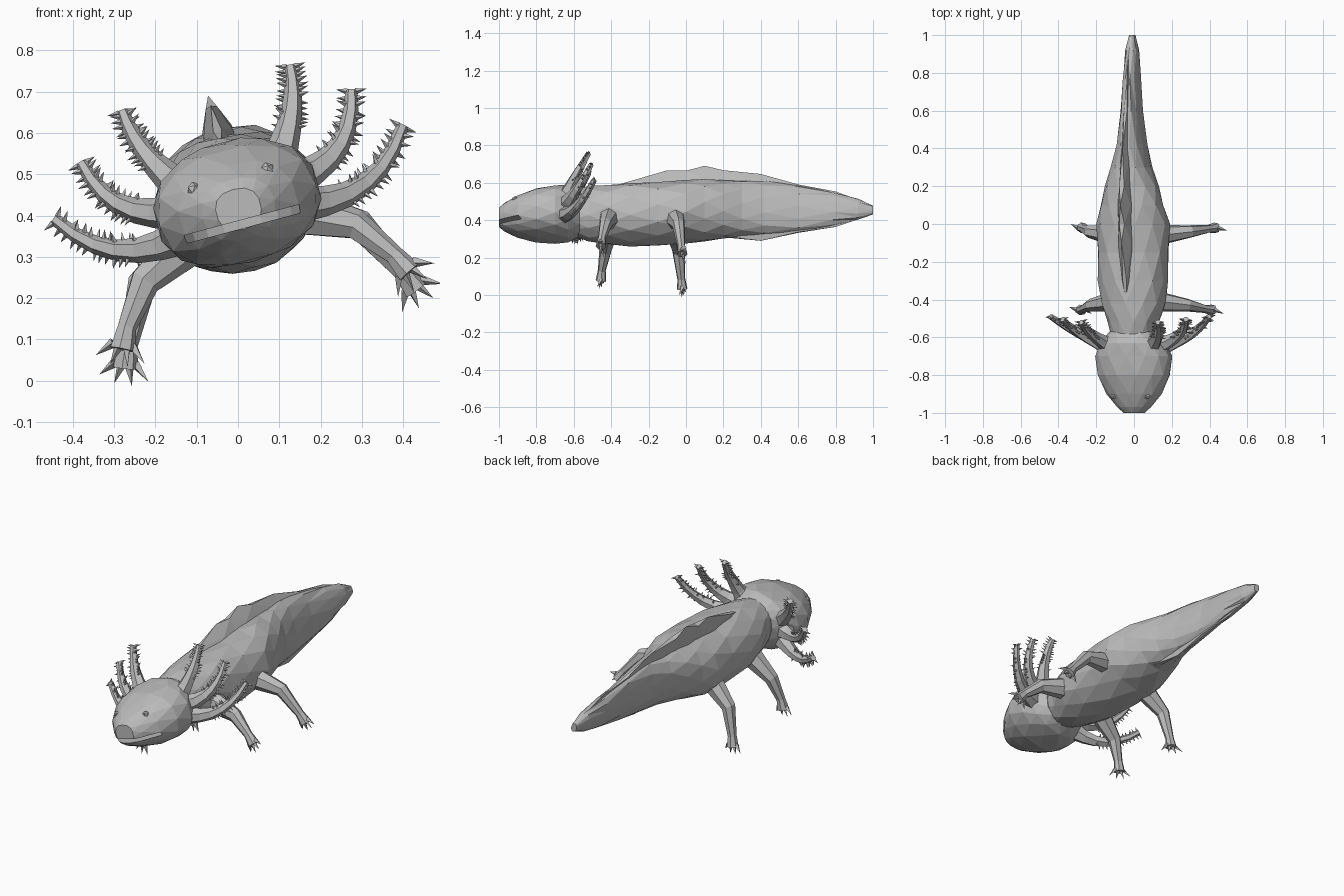
import bpy, bmesh, math, random
from mathutils import Vector, Matrix

random.seed(4)
if "Cube" in bpy.data.objects:
    bpy.data.objects.remove(bpy.data.objects["Cube"])

# The whole animal banks to its right
POSE = Matrix.Translation((0, 0, 0.42)) @ Matrix.Rotation(math.radians(-15), 4, 'Y')

skin = bpy.data.materials.new("soft_grey")
skin.use_nodes = True
GREY = (0.5, 0.5, 0.5, 1)
skin.diffuse_color = GREY
skin.node_tree.nodes["Principled BSDF"].inputs["Base Color"].default_value = GREY


def finish(name, bm):
    """Turn a bmesh into a flat-shaded, posed object."""
    bmesh.ops.recalc_face_normals(bm, faces=bm.faces)
    bm.transform(POSE)
    mesh = bpy.data.meshes.new(name)
    bm.to_mesh(mesh)
    bm.free()
    mesh.materials.append(skin)
    obj = bpy.data.objects.new(name, mesh)
    bpy.context.collection.objects.link(obj)
    return obj


def bridge(bm, rings):
    """Join rings of points with quads and cap both ends."""
    rows = [[bm.verts.new(p) for p in ring] for ring in rings]
    n = len(rows[0])
    for a, b in zip(rows, rows[1:]):
        for i in range(n):
            j = (i + 1) % n
            bm.faces.new((a[i], a[j], b[j], b[i]))
    bm.faces.new(rows[0])
    bm.faces.new(rows[-1])


def loft(name, sections, sides, power=1.0, jitter=0.0):
    """Skin cross-sections (y, half width, centre height, half height)."""
    rings = []
    for k, (y, w, zc, h) in enumerate(sections):
        ring = []
        for i in range(sides):
            a = 2 * math.pi * (i + 0.5 * (k % 2)) / sides + math.pi / 2
            c, s = math.cos(a), math.sin(a)
            r = 1 + random.uniform(-jitter, jitter)
            ring.append((math.copysign(abs(c) ** power, c) * w * r, y,
                         zc + math.copysign(abs(s) ** power, s) * h * r))
        rings.append(ring)
    bm = bmesh.new()
    bridge(bm, rings)
    bmesh.ops.recalc_face_normals(bm, faces=bm.faces)
    bmesh.ops.triangulate(bm, faces=[f for f in bm.faces if len(f.verts) == 4])
    return finish(name, bm)


def frame(t):
    """Two axes across direction t: one in the front plane, one along the body."""
    a = t.cross(Vector((0, 1, 0))).normalized()
    return a, t.cross(a).normalized()


def tube(bm, pts, radii, sides, flat=1.0):
    rings = []
    for i, p in enumerate(pts):
        t = (pts[min(i + 1, len(pts) - 1)] - pts[max(i - 1, 0)]).normalized()
        a, b = frame(t)
        rings.append([p + radii[i] * (a * math.cos(q) + b * flat * math.sin(q))
                      for q in (2 * math.pi * k / sides for k in range(sides))])
    bridge(bm, rings)


def spike(bm, base, axis, length, radius):
    rot = axis.to_track_quat('Z', 'Y').to_matrix().to_4x4()
    bmesh.ops.create_cone(bm, cap_ends=True, segments=4, radius1=radius, radius2=0,
                          depth=length,
                          matrix=Matrix.Translation(base + axis * length / 2) @ rot)


def mirrored(points, side):
    return [Vector((x * side, y, z)) for x, y, z in points]


# Trunk and tapering tail
loft("body", [
    (-0.62, 0.11, 0.02, 0.12), (-0.52, 0.135, 0.015, 0.145), (-0.42, 0.17, 0.01, 0.16),
    (-0.3, 0.185, 0.01, 0.168), (-0.15, 0.192, 0.015, 0.17), (0, 0.195, 0.025, 0.168),
    (0.1, 0.17, 0.035, 0.165), (0.2, 0.14, 0.04, 0.158), (0.3, 0.105, 0.045, 0.155),
    (0.42, 0.075, 0.045, 0.15), (0.6, 0.05, 0.045, 0.13), (0.78, 0.042, 0.04, 0.092),
    (0.92, 0.034, 0.04, 0.058), (1.0, 0.016, 0.035, 0.024)], 12, 0.9, 0.025)

# Thin fin running along the back and under the tail
loft("tail_fin", [
    (-0.42, 0.02, 0.08, 0.08), (-0.3, 0.045, 0.09, 0.115), (-0.1, 0.06, 0.09, 0.165),
    (0, 0.06, 0.085, 0.185), (0.1, 0.06, 0.08, 0.2), (0.2, 0.055, 0.07, 0.205),
    (0.4, 0.045, 0.05, 0.185), (0.6, 0.035, 0.043, 0.148), (0.8, 0.025, 0.04, 0.098),
    (0.95, 0.015, 0.038, 0.05)][::1], 8, 1.5)

# Broad head with a blunt snout
head = loft("head", [
    (-1.0, 0.055, -0.005, 0.05), (-0.97, 0.09, -0.005, 0.075), (-0.9, 0.145, -0.002, 0.107),
    (-0.8, 0.195, 0.005, 0.137), (-0.7, 0.203, 0.01, 0.148), (-0.63, 0.175, 0.015, 0.148),
    (-0.57, 0.125, 0.015, 0.125)], 14, 0.85, 0.012)

# Mouth slit cut into the snout
bm = bmesh.new()
bmesh.ops.create_cone(bm, cap_ends=True, segments=20, radius1=0.15, radius2=0.15, depth=0.02,
                      matrix=Matrix.Translation((0, -0.93, -0.042)))
cutter = finish("mouth_cutter", bm)
cutter.hide_render = True
cut = head.modifiers.new("mouth", 'BOOLEAN')
cut.operation = 'DIFFERENCE'
cut.solver = 'EXACT'
cut.object = cutter
bpy.context.view_layer.objects.active = head
bpy.ops.object.modifier_apply(modifier=cut.name)
bpy.data.objects.remove(cutter)

# Gill stalks: root, middle, tip
GILLS = {
    "upper": [(0.12, -0.64, 0.08), (0.185, -0.58, 0.19), (0.21, -0.52, 0.295)],
    "middle": [(0.15, -0.64, 0.03), (0.275, -0.58, 0.08), (0.338, -0.505, 0.2)],
    "lower": [(0.15, -0.65, -0.03), (0.31, -0.58, -0.025), (0.435, -0.49, 0.085)]}
# Legs: hip, knee, ankle, foot
LEGS = {
    "front": [(0.12, -0.41, -0.04), (0.265, -0.43, -0.115), (0.335, -0.45, -0.21),
              (0.36, -0.455, -0.26)],
    "hind": [(0.12, -0.06, -0.04), (0.275, -0.04, -0.12), (0.345, -0.025, -0.255),
             (0.365, -0.02, -0.305)]}

for side, word in ((1, "left"), (-1, "right")):
    # Eye
    bm = bmesh.new()
    bmesh.ops.create_icosphere(bm, subdivisions=1, radius=0.018,
                               matrix=Matrix.Translation((side * 0.092, -0.912, 0.07)))
    finish(word + "_eye", bm)

    # Gills with a comb of spikes down both edges
    for name, path in GILLS.items():
        p0, p1, p2 = mirrored(path, side)
        steps = 7
        pts = []
        for i in range(steps):
            t = i / (steps - 1)
            ctrl = p1 * 2 - (p0 + p2) / 2
            pts.append(p0 * (1 - t) ** 2 + ctrl * 2 * t * (1 - t) + p2 * t * t)
        radii = [0.048 - 0.033 * (i / (steps - 1)) ** 0.6 for i in range(steps)]
        bm = bmesh.new()
        tube(bm, pts, radii, 6)
        for k in range(13):
            f = 2 + (steps - 3.05) * k / 12
            i = int(f)
            p = pts[i].lerp(pts[i + 1], f - i)
            t = (pts[i + 1] - pts[i]).normalized()
            a, b = frame(t)
            for s in (1, -1):
                out = (a * s + b * random.uniform(-0.5, 0.5) + t * 0.2).normalized()
                spike(bm, p + out * radii[i + 1] * 0.7, out, 0.028, 0.008)
        finish(f"{word}_{name}_gill", bm)

    # Legs with pointed toes
    for name, path in LEGS.items():
        pts = mirrored(path, side)
        bm = bmesh.new()
        tube(bm, pts, [0.062, 0.038, 0.024, 0.032], 7, 0.9)
        t = (pts[-1] - pts[-2]).normalized()
        a, b = frame(t)
        for k in range(4):
            fan = (k - 1.5) * 0.55
            toe = (t * math.cos(fan) + (a * 0.9 + b * 0.45) * math.sin(fan)).normalized()
            spike(bm, pts[-1] - t * 0.012 + a * 0.016 * (k - 1.5), toe, 0.055, 0.013)
        finish(f"{word}_{name}_leg", bm)
